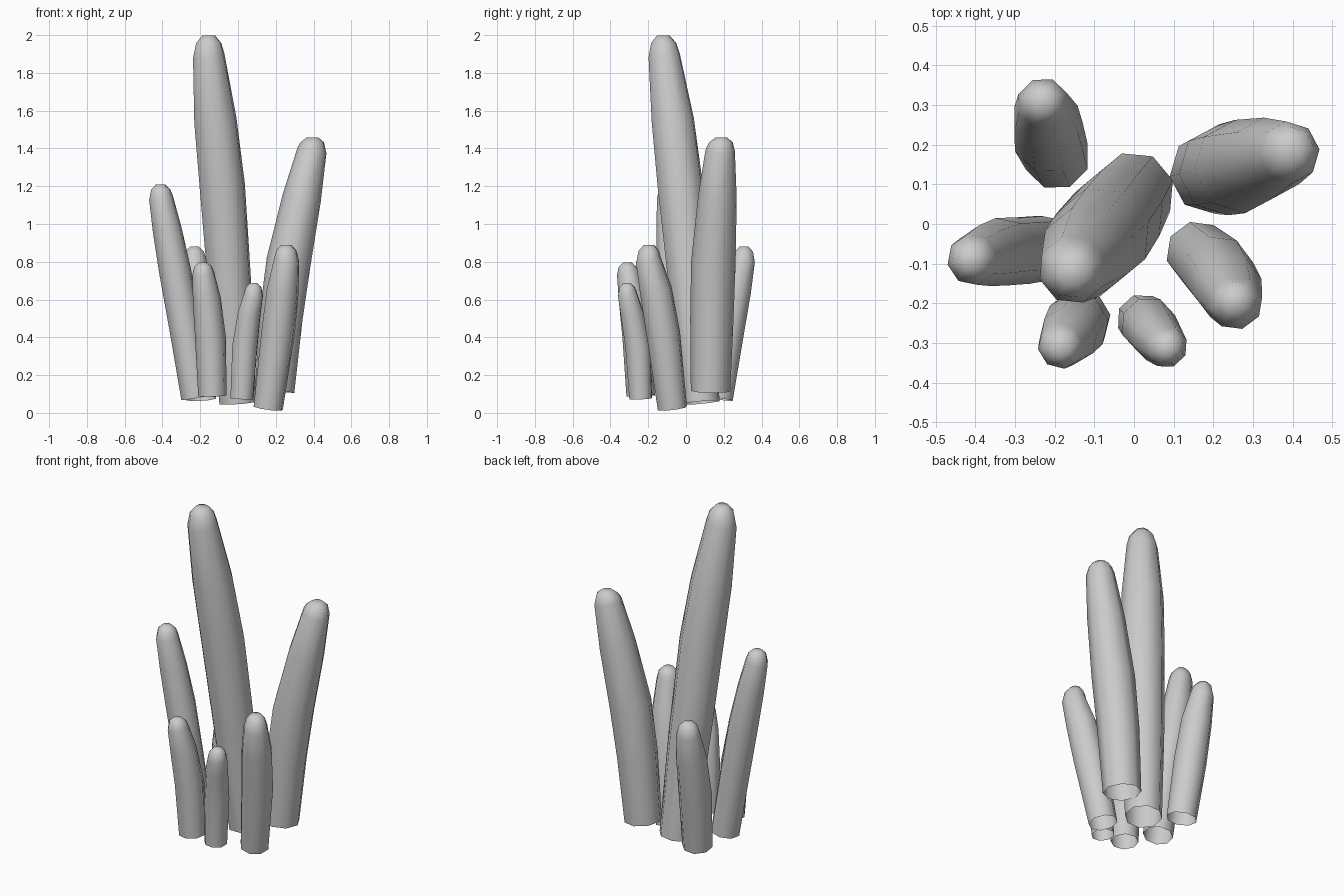
import bpy, bmesh, math
from mathutils import Vector

SIDES = 8


def stalk(name, path, tip, turn):
    """Sweep an octagon along (x, y, z, radius) points, closed by a blunt rounded tip."""
    pts = [Vector(p[:3]) for p in path]
    tip = Vector(tip)
    rings = []
    for i, p in enumerate(pts):
        a, b = pts[max(i - 1, 0)], pts[min(i + 1, len(pts) - 1)]
        rings.append((p, (b - a).normalized(), path[i][3]))
    # rounded end
    r = path[-1][3]
    up = Vector((0, 0, 1))
    rings.append((pts[-1].lerp(tip, 0.62), up, r * 0.8))
    rings.append((tip, up, r * 0.4))

    bm = bmesh.new()
    loops = []
    for centre, axis, rad in rings:
        q = up.rotation_difference(axis)
        loops.append([bm.verts.new(centre + q @ Vector((
            rad * 1.03 * math.cos(turn + k * math.tau / SIDES),
            rad * 1.03 * math.sin(turn + k * math.tau / SIDES), 0)))
            for k in range(SIDES)])
    for lo, hi in zip(loops, loops[1:]):
        for k in range(SIDES):
            n = (k + 1) % SIDES
            bm.faces.new((lo[k], lo[n], hi[n], hi[k]))
    bm.faces.new(loops[-1])  # tip cap; the foot stays open
    mesh = bpy.data.meshes.new(name)
    bm.to_mesh(mesh)
    bm.free()
    for f in mesh.polygons:
        f.use_smooth = True
    bpy.context.collection.objects.link(bpy.data.objects.new(name, mesh))


# tall centre stalk
stalk("tall_stalk", [(0.0, 0.08, 0.055, 0.1), (-0.042, 0.025, 0.65, 0.116),
                     (-0.083, -0.03, 1.2, 0.122), (-0.12, -0.07, 1.55, 0.114),
                     (-0.155, -0.115, 1.89, 0.085)], (-0.155, -0.12, 1.998), 0.3)
# two medium stalks leaning outwards
stalk("right_stalk", [(0.194, 0.13, 0.115, 0.102), (0.227, 0.137, 0.5, 0.112),
                      (0.268, 0.145, 0.8, 0.115), (0.338, 0.166, 1.14, 0.1),
                      (0.392, 0.181, 1.39, 0.076)], (0.394, 0.187, 1.458), 0.1)
stalk("left_stalk", [(-0.22, -0.06, 0.08, 0.08), (-0.28, -0.067, 0.45, 0.083),
                     (-0.333, -0.07, 0.75, 0.084), (-0.375, -0.08, 0.97, 0.076),
                     (-0.408, -0.09, 1.14, 0.063)], (-0.41, -0.09, 1.208), 0.2)
# short stalks around the foot
stalk("back_stalk", [(-0.195, 0.17, 0.075, 0.082), (-0.215, 0.22, 0.42, 0.09),
                     (-0.222, 0.265, 0.65, 0.084),
                     (-0.23, 0.305, 0.81, 0.064)], (-0.23, 0.307, 0.88), 0.4)
stalk("front_left_stalk", [(-0.135, -0.24, 0.09, 0.074), (-0.146, -0.255, 0.4, 0.08),
                           (-0.165, -0.282, 0.6, 0.073),
                           (-0.185, -0.308, 0.74, 0.057)], (-0.185, -0.31, 0.795), 0.15)
stalk("front_small_stalk", [(0.02, -0.24, 0.075, 0.062), (0.037, -0.255, 0.36, 0.069),
                            (0.06, -0.287, 0.53, 0.062),
                            (0.083, -0.311, 0.63, 0.052)], (0.083, -0.312, 0.687), 0.35)
stalk("front_right_stalk", [(0.16, -0.072, 0.025, 0.078), (0.212, -0.12, 0.42, 0.089),
                            (0.237, -0.16, 0.65, 0.085),
                            (0.257, -0.2, 0.81, 0.067)], (0.255, -0.195, 0.89), 0.25)
